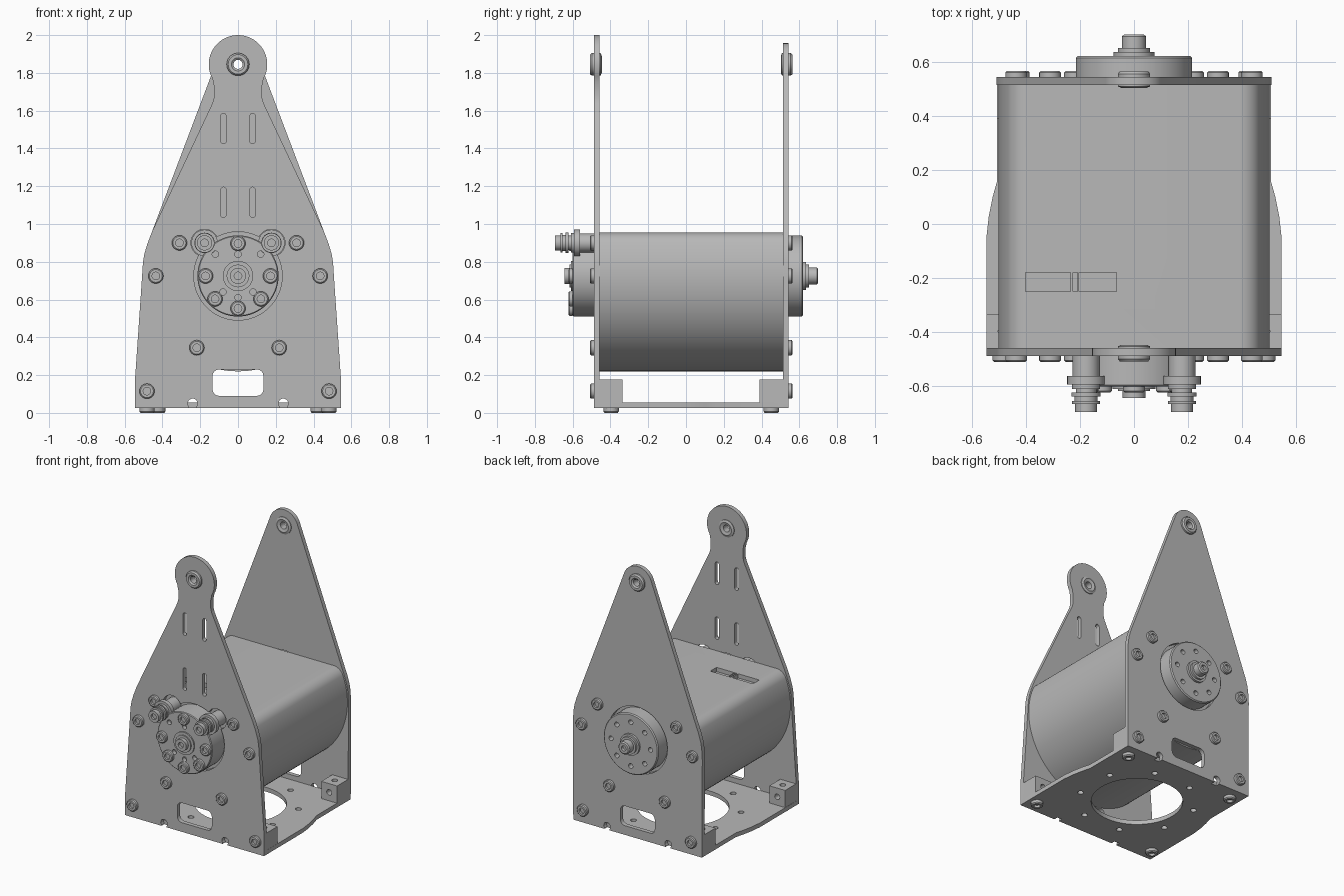
import bpy, bmesh
from math import sin, cos, pi, radians, sqrt, atan2, degrees
from mathutils import Vector, Matrix

cube = bpy.data.objects.get("Cube")
if cube:
    bpy.data.objects.remove(cube)

GREY = (0.48, 0.48, 0.48, 1)
metal = bpy.data.materials.new("plain_grey")
metal.use_nodes = True
metal.diffuse_color = GREY
metal.node_tree.nodes["Principled BSDF"].inputs["Base Color"].default_value = GREY

FRONT, BACK, UP, DOWN = (0, -1, 0), (0, 1, 0), (0, 0, 1), (0, 0, -1)
F_IN, F_OUT, B_IN, B_OUT = -0.457, -0.487, 0.513, 0.543
HUB_Z, EYE_Z, FLOOR = 0.725, 1.845, 0.025


def finish(name, bm):
    bmesh.ops.recalc_face_normals(bm, faces=bm.faces)
    mesh = bpy.data.meshes.new(name)
    bm.to_mesh(mesh)
    bm.free()
    obj = bpy.data.objects.new(name, mesh)
    bpy.context.collection.objects.link(obj)
    mesh.materials.append(metal)
    return obj


def prism(name, pts, axis, a, b):
    """Extrude an outline in xz along y, or in xy along z, from a to b."""
    bm = bmesh.new()
    place = (lambda p, t: (p[0], t, p[1])) if axis == "Y" else (lambda p, t: (p[0], p[1], t))
    face = bm.faces.new([bm.verts.new(place(p, a)) for p in pts])
    new = bmesh.ops.extrude_face_region(bm, geom=[face])["geom"]
    move = Vector(place((0, 0), b - a))
    bmesh.ops.translate(bm, vec=move, verts=[g for g in new if isinstance(g, bmesh.types.BMVert)])
    return finish(name, bm)


def lathe(name, profile, loc, axis, closed=False, steps=32):
    """Revolve (radius, height) points around an axis through loc."""
    bm = bmesh.new()
    vs = [bm.verts.new((r, 0, h)) for r, h in profile]
    pairs = list(zip(vs, vs[1:])) + ([(vs[-1], vs[0])] if closed else [])
    es = [bm.edges.new(p) for p in pairs]
    bmesh.ops.spin(bm, geom=vs + es, cent=(0, 0, 0), axis=UP, angle=2 * pi, steps=steps)
    bmesh.ops.remove_doubles(bm, verts=bm.verts, dist=0.0002)
    turn = Vector(UP).rotation_difference(Vector(axis)).to_matrix().to_4x4()
    bmesh.ops.transform(bm, matrix=Matrix.Translation(loc) @ turn, verts=bm.verts)
    return finish(name, bm)


def rod(r, loc, axis, length, steps=32):
    return lathe("cutter", [(0, 0), (r, 0), (r, length), (0, length)], loc, axis, steps=steps)


def box(x0, x1, y0, y1, z0, z1, name="cutter"):
    return prism(name, [(x0, y0), (x1, y0), (x1, y1), (x0, y1)], "Z", z0, z1)


def rounded(cx, cz, w, h, r):
    """Rounded rectangle outline."""
    return [(cx + sx * (w / 2 - r) + r * cos(radians(a + k)), cz + sz * (h / 2 - r) + r * sin(radians(a + k)))
            for sx, sz, a in ((1, 1, 0), (-1, 1, 90), (-1, -1, 180), (1, -1, 270))
            for k in (0, 22, 45, 68, 89)]


def cut(obj, cutters):
    for c in cutters:
        mod = obj.modifiers.new("cut", "BOOLEAN")
        mod.operation, mod.solver, mod.object = "DIFFERENCE", "EXACT", c
        bpy.context.view_layer.objects.active = obj
        bpy.ops.object.modifier_apply(modifier=mod.name)
        bpy.data.objects.remove(c)


def arc(cx, cz, r, a0, a1, n):
    return [(cx + r * cos(radians(a0 + (a1 - a0) * i / n)),
             cz + r * sin(radians(a0 + (a1 - a0) * i / n))) for i in range(n + 1)]


def mirrored(half):
    return half + [(-x, z) for x, z in reversed(half) if x > 0.0005]


def bolt(name, loc, axis, r=0.04, h=0.022):
    lathe(name, [(0, 0), (r, 0), (r, h * 0.75), (r - 0.006, h), (r * 0.5, h), (r * 0.5, h * 0.3), (0, h * 0.3)],
          loc, axis, steps=24)


# Side plates
shoulder = [(0.503, 0.8), (0.495, 0.845), (0.48, 0.895), (0.455, 0.96)]
front_half = [(0.545, FLOOR), (0.545, 0.18), (0.508, 0.72)] + shoulder + \
    [(0.135, 1.64), (0.127, 1.67), (0.127, 1.73), (0.132, 1.75)] + arc(0, EYE_Z, 0.155, -30, 90, 18)
back_half = [(0.505, FLOOR), (0.508, 0.72)] + shoulder + arc(0, EYE_Z, 0.112, 20, 90, 12)
front_plate = prism("front_plate", mirrored(front_half), "Y", F_OUT, F_IN)
back_plate = prism("back_plate", mirrored(back_half), "Y", B_IN, B_OUT)

for plate, y in ((front_plate, F_OUT), (back_plate, B_IN)):
    a, b = y - 0.02, y + 0.05
    holes = [rod(0.234, (0, a, HUB_Z), BACK, 0.07, 64), rod(0.03, (0, a, EYE_Z), BACK, 0.07),
             prism("cutter", rounded(0, 0.16, 0.27, 0.14, 0.035), "Y", a, b)]
    for s in (-1, 1):
        holes.append(rod(0.026, (s * 0.24, a, 0.05), BACK, 0.07, 16))
        holes.append(box(s * 0.24 - 0.02, s * 0.24 + 0.02, a, b, 0, 0.045))
        if plate is front_plate:
            holes.append(rod(0.072, (s * 0.177, a, 0.9), BACK, 0.07))
            holes += [prism("cutter", rounded(s * 0.077, z, 0.03, 0.16, 0.0149), "Y", a, b)
                      for z in (1.115, 1.505)]
    cut(plate, holes)

# Motor body: round can with a flattened top
fillet, top_z, can_r, can_z = 0.08, 0.955, 0.5, 0.72
fz = top_z - fillet
fx = sqrt((can_r - fillet) ** 2 - (fz - can_z) ** 2)
start = degrees(atan2(fz - can_z, fx))
can_half = arc(0, can_z, can_r, -90, start, 36)[:-1] + arc(fx, fz, fillet, start, 90, 10)
motor_body = prism("motor_body", mirrored(can_half), "Y", F_IN, B_IN)
cut(motor_body, [box(x0, x1, -0.25, -0.18, top_z - 0.03, 1.0)
                 for x0, x1 in ((-0.4, -0.235), (-0.225, -0.208), (-0.204, -0.065))])

# Motor end flanges with stepped shafts
front_flange = lathe("front_flange", [(0, 0), (0.215, 0), (0.215, 0.138), (0.21, 0.143), (0.08, 0.143),
                     (0.08, 0.152), (0.06, 0.152), (0.06, 0.16), (0.042, 0.16), (0.042, 0.185),
                     (0.02, 0.185), (0.02, 0.165), (0, 0.165)], (0, F_IN, HUB_Z), FRONT, steps=64)
cut(front_flange, [rod(0.017, (x, -0.62, z), BACK, 0.05, 16)
                   for x, z in ((-0.12, 0.84), (0.12, 0.84), (-0.08, 0.64), (0.08, 0.64), (0, 0.84), (0, 0.61))])
back_flange = lathe("back_flange", [(0, 0), (0.215, 0), (0.215, 0.1), (0.208, 0.107), (0.075, 0.107),
                    (0.075, 0.122), (0.06, 0.122), (0.06, 0.137), (0.044, 0.137), (0.044, 0.18),
                    (0.036, 0.187), (0.018, 0.187), (0.018, 0.167), (0, 0.167)], (0, B_IN, HUB_Z), BACK, steps=64)
cut(back_flange, [rod(0.017, (0.155 * cos(k * pi / 4), 0.58, HUB_Z + 0.155 * sin(k * pi / 4)), BACK, 0.08, 16)
                  for k in range(8)])
for k in (0, 2, 4, 5, 6, 7):
    bolt("flange_bolt", (0.172 * cos(k * pi / 4), -0.6, HUB_Z + 0.172 * sin(k * pi / 4)), FRONT)

# Electric terminals with ribbed posts
for s in (-1, 1):
    lathe("terminal", [(0, 0), (0.05, 0), (0.05, 0.105), (0.07, 0.105), (0.07, 0.135), (0.052, 0.135),
          (0.052, 0.153), (0.038, 0.153), (0.038, 0.165), (0.054, 0.165), (0.054, 0.18), (0.042, 0.18),
          (0.042, 0.196), (0.052, 0.196), (0.052, 0.208), (0.04, 0.208), (0.04, 0.237), (0.02, 0.237),
          (0.02, 0.22), (0, 0.22)], (s * 0.177, F_IN, 0.9), FRONT)

# Base with round opening and ring of holes
base_half = [(0.545, F_IN), (0.545, -0.05), (0.536, 0.03), (0.522, 0.1), (0.505, 0.16), (0.505, B_IN)]
base = prism("base", mirrored(base_half), "Z", FLOOR, 0.055)
cut(base, [rod(0.295, (0, 0.03, 0), UP, 0.1, 64)] +
    [rod(0.02, (0.38 * cos((k + 0.5) * pi / 4), 0.03 + 0.38 * sin((k + 0.5) * pi / 4), 0), UP, 0.1, 16)
     for k in range(8)])

# Corner blocks, their bolts and the plate bolts
for s in (-1, 1):
    for end, x, y0, y1 in (("front", 0.482, F_IN, -0.335), ("back", 0.443, 0.39, B_IN)):
        block = box(s * x - 0.062, s * x + 0.062, y0, y1, 0.055, 0.177, end + "_block")
        mid = (y0 + y1) / 2
        cut(block, [rod(0.02, (s * x, mid, 0.1), UP, 0.1, 16),
                    rod(0.02, (s * x, y0 - 0.02, 0.115), BACK, 0.16, 16)])
        bolt(end + "_foot_bolt", (s * (0.482 if end == "front" else 0.425), mid, FLOOR), DOWN, h=0.025)
    for x, z in ((0.435, HUB_Z), (0.31, 0.9), (0.218, 0.345)):
        bolt("front_bolt", (s * x, F_OUT, z), FRONT)
        bolt("back_bolt", (s * x, B_OUT, z), BACK)
    bolt("front_corner_bolt", (s * 0.482, F_OUT, 0.115), FRONT)
    bolt("back_corner_bolt", (s * 0.425, B_OUT, 0.115), BACK)

# Hollow bushings in the plate tips
for end, y in (("front", -0.472), ("back", 0.528)):
    lathe(end + "_bushing", [(0.024, -0.02), (0.045, -0.026), (0.06, -0.02), (0.06, 0.026), (0.052, 0.036),
          (0.035, 0.036), (0.024, 0.028)], (0, y, EYE_Z), FRONT if end == "front" else BACK, closed=True)

# Shading
bpy.ops.object.select_all(action="DESELECT")
for obj in bpy.context.scene.objects:
    if obj.type == "MESH":
        obj.select_set(True)
        bpy.context.view_layer.objects.active = obj
bpy.ops.object.shade_smooth_by_angle(angle=radians(30))
